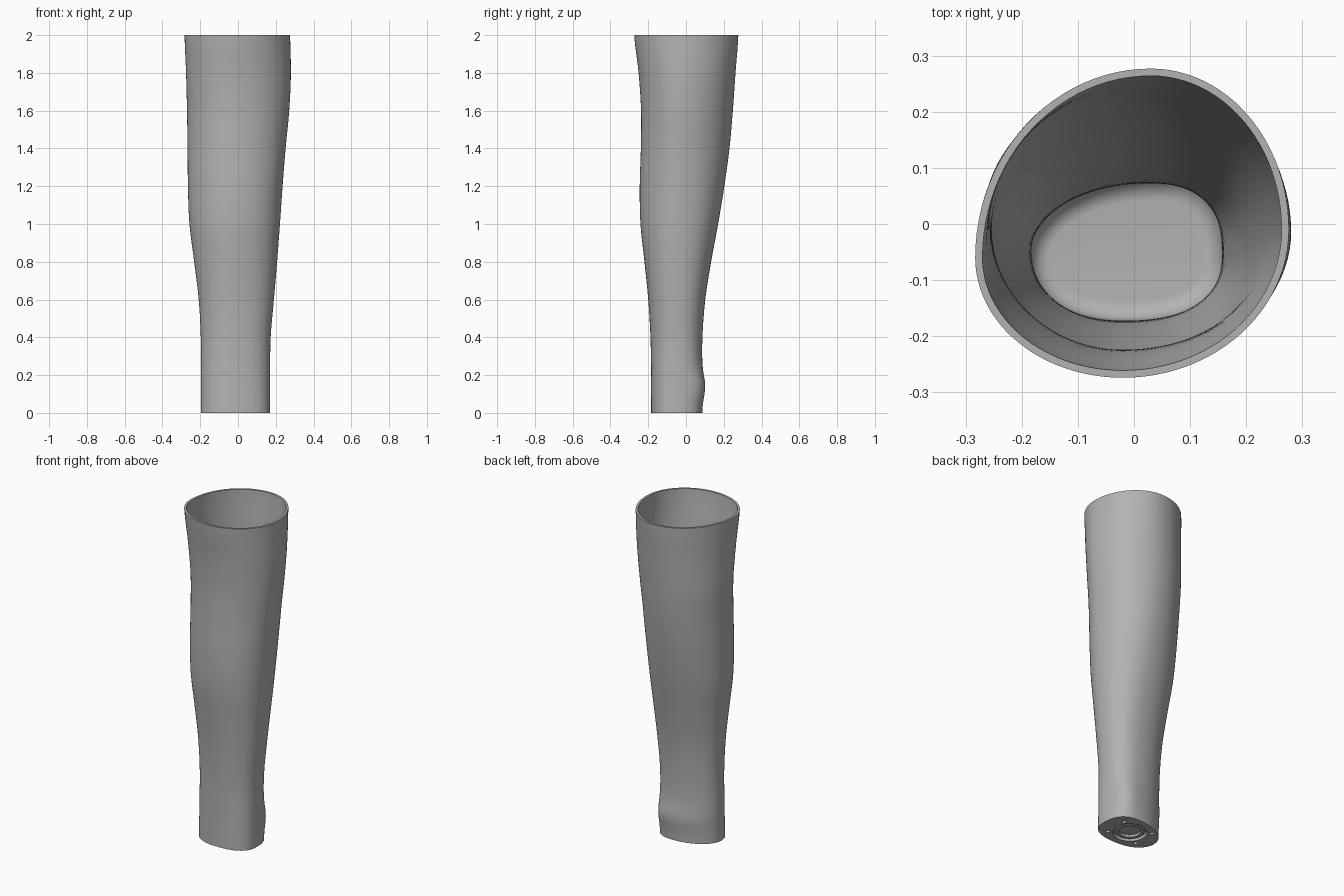
import bpy, bmesh, math
from mathutils import Matrix, Vector

cube = bpy.data.objects.get("Cube")
if cube:
    bpy.data.objects.remove(cube, do_unlink=True)

SEGMENTS = 96
WALL = 0.013
FLOOR = 0.06
FILLET = 0.035
BASE_CENTRE = Vector((-0.012, -0.05, 0))

# Limb outline by height: z, x min, x max, y min, y max
KEYS = [
    (0.0, -0.197, 0.170, -0.185, 0.086),
    (0.2, -0.197, 0.170, -0.185, 0.086),
    (0.4, -0.197, 0.173, -0.188, 0.087),
    (0.6, -0.208, 0.190, -0.200, 0.102),
    (0.8, -0.232, 0.207, -0.220, 0.133),
    (1.0, -0.257, 0.222, -0.241, 0.170),
    (1.2, -0.265, 0.236, -0.245, 0.203),
    (1.4, -0.267, 0.252, -0.239, 0.230),
    (1.6, -0.270, 0.271, -0.238, 0.248),
    (1.8, -0.275, 0.280, -0.251, 0.262),
    (2.0, -0.283, 0.276, -0.274, 0.277),
]


def lerp(a, b, t):
    return a + (b - a) * t


def extents(z):
    """Smoothly interpolated outline limits at height z."""
    step = KEYS[1][0]
    i = min(int(z / step), len(KEYS) - 2)
    t = z / step - i
    rows = [KEYS[max(0, min(len(KEYS) - 1, i + k))] for k in (-1, 0, 1, 2)]
    out = []
    for a, b, c, d in list(zip(*rows))[1:]:
        m, n = (c - a) / 2, (d - b) / 2
        out.append(b + m * t + (3 * (c - b) - 2 * m - n) * t**2
                   + (2 * (b - c) + m + n) * t**3)
    return out


def section(z, inset=0.0):
    """Rounded asymmetric outline made of four superellipse quarters."""
    x0, x1, y0, y1 = extents(z)
    y1 += 0.016 * math.exp(-((z - 0.14) / 0.075) ** 2)   # heel bulge
    x0, x1, y0, y1 = x0 + inset, x1 - inset, y0 + inset, y1 - inset
    h = z / 2
    top = max(0, (z - 1.6) / 0.4)
    bulge = math.exp(-((z - 0.14) / 0.1) ** 2)
    x_back = lerp(0.03, 0.0, min(1, h * 1.3)) + 0.03 * top + 0.03 * bulge
    x_front = -0.02
    y_left = lerp(-0.06, 0.0, min(1, h * 1.3)) - 0.06 * top
    y_right = lerp(-0.06, -0.01, h)
    powers = [lerp(n, 2.0, min(1, h * 1.4)) for n in (2.6, 2.0, 2.2, 2.5)]
    points = []
    for k in range(SEGMENTS):
        a = 2 * math.pi * k / SEGMENTS
        c, s = math.cos(a), math.sin(a)
        e = 2 / powers[4 * k // SEGMENTS]
        xc = x_back if s >= 0 else x_front
        yc = y_right if c >= 0 else y_left
        rx = x1 - xc if c >= 0 else xc - x0
        ry = y1 - yc if s >= 0 else yc - y0
        points.append((xc + rx * math.copysign(abs(c) ** e, c),
                       yc + ry * math.copysign(abs(s) ** e, s), z))
    return points


# Grey plastic
grey = bpy.data.materials.new("grey plastic")
grey.use_nodes = True
grey.diffuse_color = (0.45, 0.45, 0.45, 1)
grey.node_tree.nodes["Principled BSDF"].inputs["Base Color"].default_value = (0.45, 0.45, 0.45, 1)


def add_object(name, bm):
    bmesh.ops.recalc_face_normals(bm, faces=bm.faces)
    mesh = bpy.data.meshes.new(name)
    bm.to_mesh(mesh)
    bm.free()
    obj = bpy.data.objects.new(name, mesh)
    bpy.context.collection.objects.link(obj)
    mesh.materials.append(grey)
    return obj


# Hollow socket: outer wall up, rim, inner wall down, filleted floor
rings = [section(2 * i / 60) for i in range(61)]
low = FLOOR + FILLET
rings += [section(lerp(2, low, i / 50), WALL) for i in range(51)]
for i in range(1, 9):
    a = math.pi / 2 * i / 8
    rings.append(section(low - FILLET * math.sin(a),
                         WALL + FILLET * (1 - math.cos(a))))
bm = bmesh.new()
loops = [[bm.verts.new(p) for p in ring] for ring in rings]
for lower, upper in zip(loops, loops[1:]):
    for k in range(SEGMENTS):
        n = (k + 1) % SEGMENTS
        bm.faces.new((lower[k], lower[n], upper[n], upper[k]))
bm.faces.new(loops[0])
bm.faces.new(loops[-1])
socket = add_object("socket", bm)

# Underside recesses: round pocket and four screw holes
bm = bmesh.new()


def add_disc(radius, depth, offset=(0, 0, 0)):
    place = Matrix.Translation(BASE_CENTRE + Vector(offset))
    bmesh.ops.create_cone(bm, cap_ends=True, segments=48, radius1=radius,
                          radius2=radius, depth=2 * depth, matrix=place)


add_disc(0.095, 0.02)
for sx in (-1, 1):
    for sy in (-1, 1):
        add_disc(0.012, 0.02, (sx * 0.1, sy * 0.07, 0))
cutter = add_object("recess_cutter", bm)
cutter.hide_render = True
cut = socket.modifiers.new("recesses", "BOOLEAN")
cut.operation = "DIFFERENCE"
cut.solver = "EXACT"
cut.object = cutter
bpy.context.view_layer.objects.active = socket
bpy.ops.object.modifier_apply(modifier=cut.name)
bpy.data.objects.remove(cutter, do_unlink=True)

# Mounting ring inside the pocket
bm = bmesh.new()
profile = [(0.06, 0.022), (0.06, 0.006), (0.08, 0.006), (0.08, 0.022)]
circles = []
for r, z in profile:
    circles.append([bm.verts.new(BASE_CENTRE + Vector(
        (r * math.cos(math.tau * k / 48), r * math.sin(math.tau * k / 48), z)))
        for k in range(48)])
for a, b in zip(circles, circles[1:] + circles[:1]):
    for k in range(48):
        n = (k + 1) % 48
        bm.faces.new((a[k], a[n], b[n], b[k]))
ring = add_object("mounting_ring", bm)

# Smooth walls, sharp rim and recess edges
bpy.ops.object.select_all(action="DESELECT")
for obj in (socket, ring):
    obj.select_set(True)
bpy.context.view_layer.objects.active = socket
bpy.ops.object.shade_smooth_by_angle(angle=math.radians(35))
